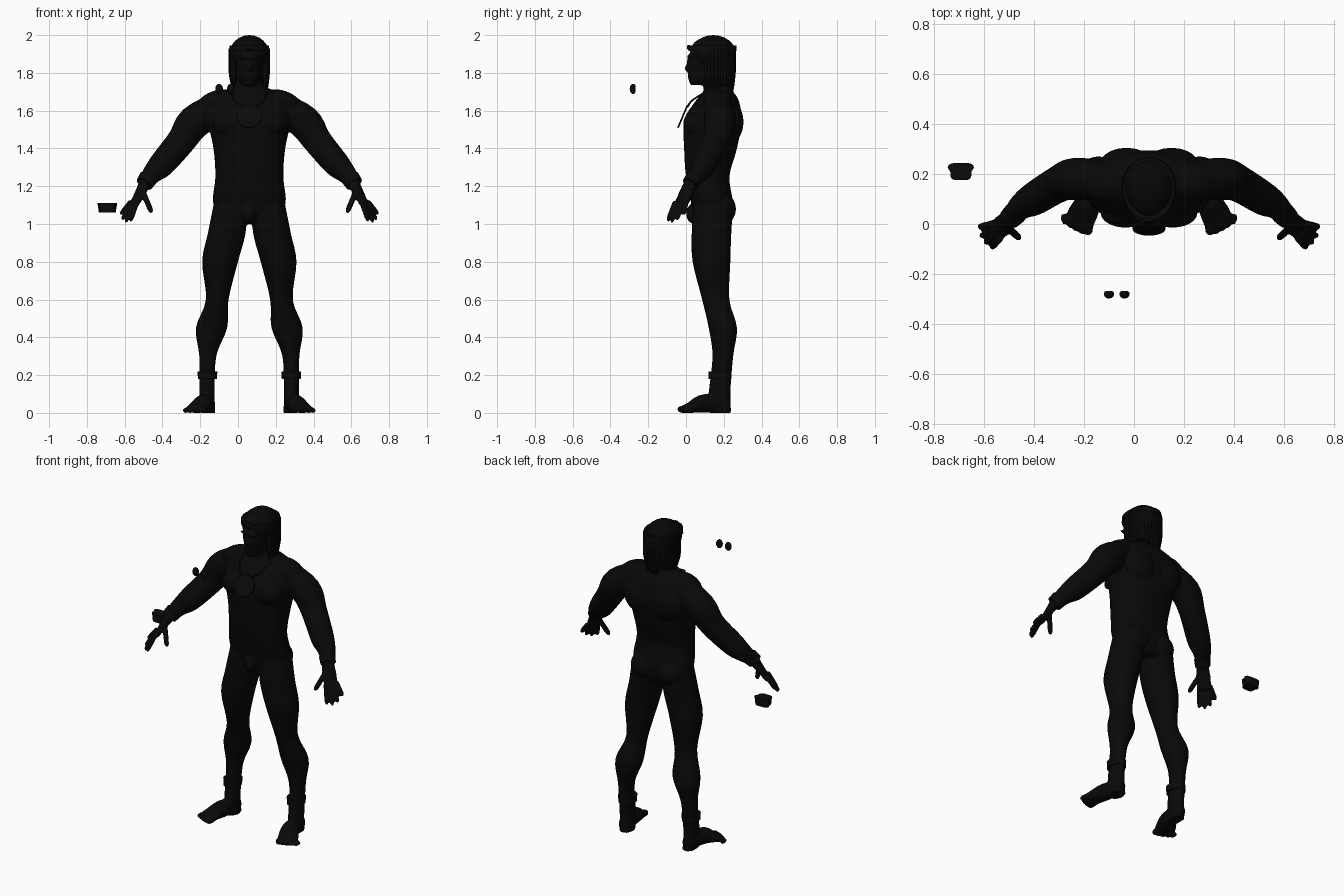
import bpy, bmesh, math, random
from mathutils import Vector, Matrix

cube = bpy.data.objects.get("Cube")
if cube:
    bpy.data.objects.remove(cube)
random.seed(4)
FIGURE_X = 0.06  # the figure stands slightly off centre
SIDEWAYS, DEPTH, UP = Vector((1, 0, 0)), Vector((0, 1, 0)), Vector((0, 0, 1))


def material(name, value):
    mat = bpy.data.materials.new(name)
    mat.use_nodes = True
    colour = (value, value, value, 1)
    mat.diffuse_color = colour
    mat.node_tree.nodes["Principled BSDF"].inputs["Base Color"].default_value = colour
    return mat


SKIN = material("black_skin", 0.0025)
HAIR = material("black_hair", 0.002)
TRIM = material("black_ornament", 0.003)


def spline(knots, steps=4):
    """Resample rows of numbers smoothly, passing through each row."""
    rows, last = [], len(knots) - 1
    for i in range(last):
        around = (knots[max(i - 1, 0)], knots[i], knots[i + 1], knots[min(i + 2, last)])
        for step in range(steps):
            t = step / steps
            rows.append([b + t * (c - a + t * (2 * a - 5 * b + 4 * c - d
                         + t * (3 * b - a - 3 * c + d))) / 2 if last > 1 else b + t * (c - b)
                         for a, b, c, d in zip(*around)])
    return rows + [knots[last]]


def tube(bm, knots, across=DEPTH, axis=None, sides=20, power=2):
    """Loft ellipses (x, y, z, width, thickness) along a path; thickness lies along across."""
    rows = spline(knots)
    points = [Vector(row[:3]) for row in rows]
    rings = []
    for i, (*_, width, thick) in enumerate(rows):
        forward = axis or (points[min(i + 1, len(points) - 1)] - points[max(i - 1, 0)]).normalized()
        v = (across - forward * across.dot(forward)).normalized()
        u = v.cross(forward)
        ring = []
        for k in range(sides):
            angle = k * math.tau / sides
            c, s = (math.copysign(abs(f(angle)) ** (2 / power), f(angle)) for f in (math.cos, math.sin))
            ring.append(bm.verts.new(points[i] + u * c * width + v * s * thick))
        rings.append(ring)
    for low, high in zip(rings, rings[1:]):
        for k in range(sides):
            bm.faces.new((low[k - 1], low[k], high[k], high[k - 1]))
    bm.faces.new(rings[0])
    bm.faces.new(rings[-1])


def section(z, width, front, back, x=0):
    return (x, (front + back) / 2, z, width, (back - front) / 2)


def column(bm, *sections, power=2):
    tube(bm, sections, axis=UP, sides=32, power=power)


def ball(bm, centre, size, lean=0):
    place = Matrix.Translation(centre) @ Matrix.Rotation(lean, 4, 'Y') @ Matrix.Diagonal((*size, 1))
    bmesh.ops.create_uvsphere(bm, u_segments=20, v_segments=12, radius=1, matrix=place)


def reflect(bm):
    """Copy everything so far to the other side."""
    copy = bmesh.ops.duplicate(bm, geom=bm.verts[:] + bm.edges[:] + bm.faces[:])["geom"]
    bmesh.ops.scale(bm, vec=(-1, 1, 1), verts=[g for g in copy if isinstance(g, bmesh.types.BMVert)])


def finish(bm, name, mat, x=FIGURE_X):
    bmesh.ops.recalc_face_normals(bm, faces=bm.faces)
    mesh = bpy.data.meshes.new(name)
    bm.to_mesh(mesh)
    bm.free()
    mesh.materials.append(mat)
    obj = bpy.data.objects.new(name, mesh)
    obj.location.x = x
    bpy.context.collection.objects.link(obj)
    bpy.ops.object.select_all(action='DESELECT')
    bpy.context.view_layer.objects.active = obj
    obj.select_set(True)
    bpy.ops.object.shade_smooth_by_angle(angle=math.radians(50))
    return obj


# Legs, tapering at the knee and ankle
bm = bmesh.new()
column(bm,
       section(z=1.1, x=.1, width=.09, front=.04, back=.25),
       section(z=.95, x=.12, width=.1, front=.03, back=.24),
       section(z=.8, x=.155, width=.095, front=.035, back=.235),
       section(z=.6, x=.17, width=.06, front=.085, back=.23),
       section(z=.45, x=.2, width=.083, front=.12, back=.27),
       section(z=.3, x=.22, width=.045, front=.14, back=.25),
       section(z=.1, x=.223, width=.04, front=.12, back=.235),
       section(z=0, x=.22, width=.04, front=.13, back=.24))

# Feet: every section rests on the ground, so thickness equals height
foot = [(.22, .23, .04, .03), (.24, .1, .05, .05), (.27, .03, .03, .06), (.285, -.01, .02, .055)]
tube(bm, [(x, y, z, width, z) for x, y, z, width in foot], across=UP)
for k in range(5):
    t = k / 4
    x, tip, r = .243 + .095 * t, -.045 + .045 * t ** 1.5, .019 - .006 * t
    tube(bm, [(x, tip + r * 3, r, r, r), (x, tip + r, r, r, r), (x, tip, r, r / 2, r / 2)], across=UP)

# Arms, reaching out, down and forward
arm = [(.16, .17, 1.62, .08), (.29, .18, 1.54, .09), (.36, .16, 1.44, .077),
       (.46, .1, 1.32, .07), (.51, .07, 1.27, .055), (.56, .02, 1.21, .036)]
tube(bm, [(*point, r, r * .95) for *point, r in arm])

# Palm, four fanned fingers and a thumb
wrist, palm_end = Vector((.55, .025, 1.22)), Vector((.61, -.027, 1.1))
palm_side = Vector((-.5, -.85, 0))
tube(bm, [(*wrist, .032, .034), (*wrist.lerp(palm_end, .5), .022, .043), (*palm_end, .015, .042)],
     across=palm_side)


def finger(start, tip, r=.013):
    tube(bm, [(*start, r, r), (*start.lerp(tip, .8), r, r), (*tip, r / 2, r / 2)], sides=12)


first_tip, last_tip = Vector((.63, -.097, 1.015)), Vector((.682, -.012, 1.05))
for k in range(4):
    t = k / 3
    reach = Vector((.01, -.01, -.02)) * math.sin(t * math.pi)
    finger(palm_end + palm_side * (.035 - .07 * t) + UP * .02, first_tip.lerp(last_tip, t) + reach)
finger(wrist.lerp(palm_end, .4) + palm_side * .02, Vector((.517, -.058, 1.06)), r=.015)

# Chest, shoulder blades, shoulders and buttocks
ball(bm, (.095, .045, 1.53), (.1, .06, .07))
ball(bm, (.09, .235, 1.54), (.11, .07, .11))
ball(bm, (.18, .165, 1.655), (.1, .075, .05), lean=.35)
ball(bm, (.09, .19, 1.08), (.09, .075, .085))
reflect(bm)

# Torso and neck
column(bm,
       section(z=1, width=.1, front=.06, back=.23),
       section(z=1.1, width=.19, front=.03, back=.25),
       section(z=1.25, width=.18, front=0, back=.23),
       section(z=1.4, width=.19, front=-.01, back=.27),
       section(z=1.55, width=.22, front=-.01, back=.295),
       section(z=1.65, width=.21, front=.05, back=.28),
       section(z=1.7, width=.14, front=.09, back=.25),
       section(z=1.74, width=.075, front=.09, back=.22),
       section(z=1.82, width=.07, front=.08, back=.22), power=2.3)
ball(bm, (0, .045, 1.055), (.04, .045, .055))

# Head, nose and brow
column(bm,
       section(z=1.735, width=.035, front=.025, back=.1),
       section(z=1.78, width=.06, front=.01, back=.21),
       section(z=1.88, width=.08, front=.015, back=.25),
       section(z=1.95, width=.08, front=.035, back=.245),
       section(z=1.98, width=.055, front=.07, back=.21))
ball(bm, (0, .012, 1.825), (.016, .02, .02))
ball(bm, (0, .018, 1.85), (.01, .015, .03))
ball(bm, (0, .02, 1.885), (.06, .014, .012))
body = finish(bm, "body", SKIN)
fuse = body.modifiers.new("Fuse", 'REMESH')
fuse.mode, fuse.voxel_size, fuse.use_smooth_shade = 'VOXEL', .0065, True
soften = body.modifiers.new("Soften", 'SMOOTH')
soften.factor, soften.iterations = .5, 4

# Hair: rounded cap, back fall and loose strands around the sides and back
bm = bmesh.new()
ball(bm, (0, .145, 1.9), (.105, .12, .1))
column(bm,
       section(z=1.74, width=.085, front=.13, back=.25),
       section(z=1.85, width=.1, front=.09, back=.262),
       section(z=1.92, width=.1, front=.07, back=.262))
for k in range(25):
    angle = math.radians(-28 + 236 * k / 24)
    out = Vector((math.cos(angle), math.sin(angle), 0)) * .095
    root = Vector((0, .155, 0)) + out
    low, r = 1.7 + random.uniform(-.025, .04), .014
    tube(bm, [(*(root + UP * 1.93), r, r), (*(root + UP * 1.8), r, r),
              (*(root + UP * low - out * .05), r / 4, r / 4)], sides=10)
finish(bm, "hair", HAIR)

# Headband with a front stone
bm = bmesh.new()
column(bm, section(z=1.915, width=.106, front=.014, back=.268),
       section(z=1.945, width=.104, front=.014, back=.266))
ball(bm, (0, .015, 1.935), (.02, .01, .014))
finish(bm, "headband", TRIM)

# Wrist and ankle bands
bm = bmesh.new()
tube(bm, [(.535, .043, 1.243, .05, .046), (.556, .022, 1.212, .046, .043)])
reflect(bm)
finish(bm, "wristbands", TRIM)
bm = bmesh.new()
column(bm, section(z=.18, x=.222, width=.05, front=.12, back=.24),
       section(z=.22, x=.222, width=.053, front=.12, back=.24))
reflect(bm)
finish(bm, "anklebands", TRIM)

# Necklace: tilted medallion on a cord
bm = bmesh.new()
bmesh.ops.create_cone(bm, cap_ends=True, segments=40, radius1=.065, radius2=.065, depth=.009,
                      matrix=Matrix.Translation((0, -.017, 1.57)) @ Matrix.Rotation(math.radians(67), 4, 'X'))
finish(bm, "medallion", TRIM)
bm = bmesh.new()
cord = [(0, .235, 1.73), (.09, .15, 1.72), (.08, .04, 1.66), (.035, .008, 1.62)]
tube(bm, [(*point, .005, .005) for point in cord], across=UP + SIDEWAYS * .3, sides=8)
reflect(bm)
finish(bm, "necklace_cord", TRIM)

# Loose eyes: balls with flattened backs
bm = bmesh.new()
ball(bm, (.031, -.28, 1.715), (.02, .018, .027))
reflect(bm)
for v in bm.verts:
    v.co.y = min(v.co.y, -.268)
finish(bm, "loose_eyes", TRIM, x=-.069)

# Loose block: flat at the back, narrower at the front
bm = bmesh.new()
column(bm, section(z=1.06, width=.045, front=.175, back=.244),
       section(z=1.11, width=.053, front=.175, back=.244), power=4)
for v in bm.verts:
    if v.co.y < .21:
        v.co.x *= .8
finish(bm, "loose_block", TRIM, x=-.692)
